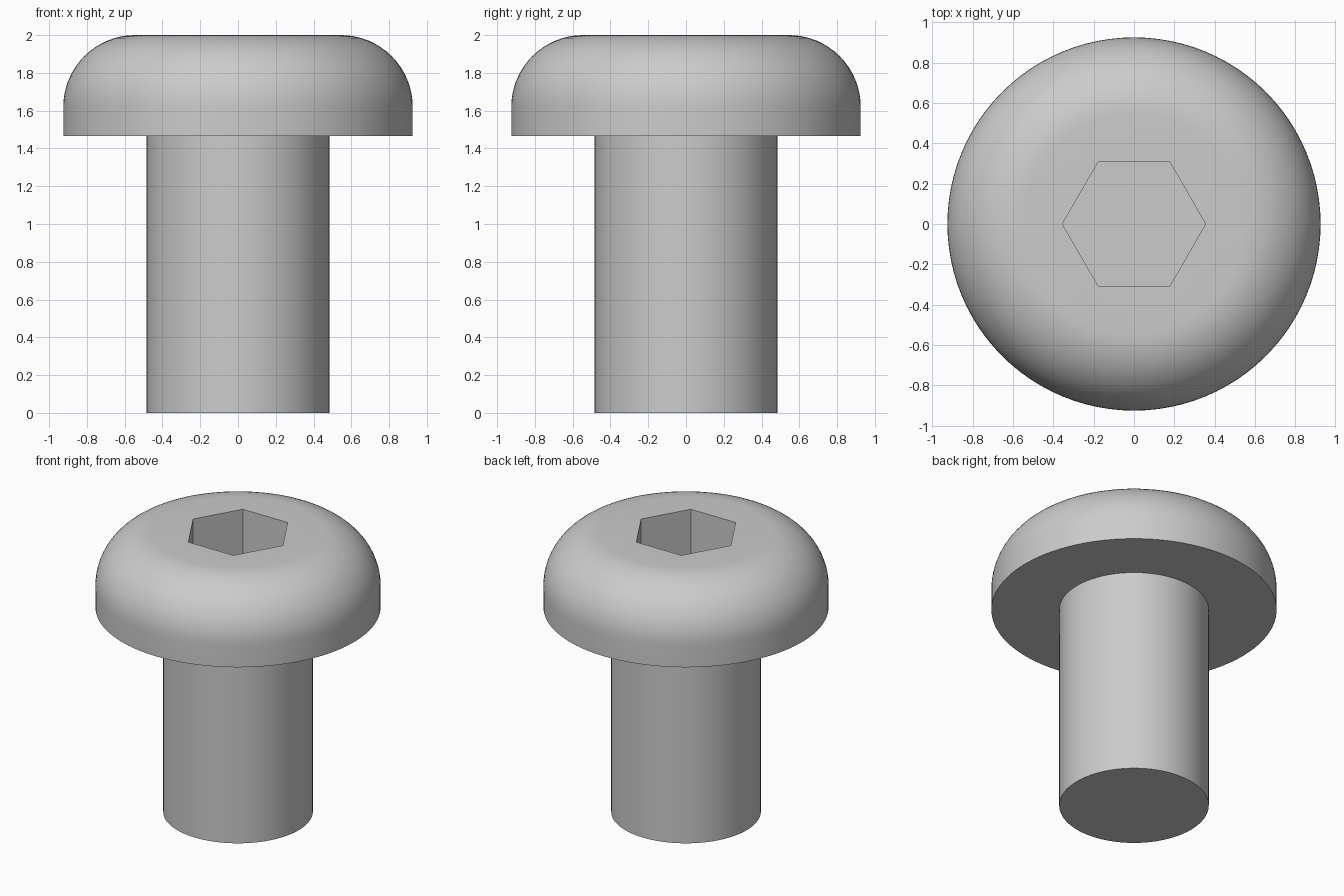
import bpy
import bmesh
from math import sin, cos, pi, radians

default = bpy.data.objects.get("Cube")
if default:
    bpy.data.objects.remove(default, do_unlink=True)

SEGMENTS = 96
HEAD_R, HEAD_BASE, TOP = 0.925, 1.465, 2.0
FILLET = 0.38
SHAFT_R = 0.485
SOCKET_R, SOCKET_DEPTH = 0.355, 0.4

steel = bpy.data.materials.new("steel grey")
steel.use_nodes = True
colour = (0.6, 0.6, 0.6, 1)
steel.diffuse_color = colour
steel.node_tree.nodes["Principled BSDF"].inputs["Base Color"].default_value = colour


def lathe(name, profile, segments=SEGMENTS):
    """Solid of revolution from (radius, height) points, with flat end caps."""
    bm = bmesh.new()
    rings = [[bm.verts.new((r * cos(2 * pi * i / segments), r * sin(2 * pi * i / segments), z))
              for i in range(segments)] for r, z in profile]
    for low, high in zip(rings, rings[1:]):
        for i in range(segments):
            j = (i + 1) % segments
            bm.faces.new((low[i], low[j], high[j], high[i]))
    bm.faces.new(rings[0][::-1])
    bm.faces.new(rings[-1])
    mesh = bpy.data.meshes.new(name)
    bm.to_mesh(mesh)
    bm.free()
    mesh.materials.append(steel)
    obj = bpy.data.objects.new(name, mesh)
    bpy.context.collection.objects.link(obj)
    return obj


def smooth(obj):
    bpy.ops.object.select_all(action="DESELECT")
    obj.select_set(True)
    bpy.context.view_layer.objects.active = obj
    bpy.ops.object.shade_smooth_by_angle(angle=radians(30))


# Shaft
shaft = lathe("shaft", [(SHAFT_R, 0), (SHAFT_R, HEAD_BASE)])

# Rounded button head
STEPS = 16
arc = [(HEAD_R - FILLET + FILLET * cos(pi / 2 * k / STEPS),
        TOP - FILLET + FILLET * sin(pi / 2 * k / STEPS)) for k in range(STEPS + 1)]
head = lathe("head", [(HEAD_R, HEAD_BASE)] + arc)

# Hexagonal socket cut into the head
cutter = lathe("socket_cutter", [(SOCKET_R, TOP - SOCKET_DEPTH), (SOCKET_R, TOP + 0.2)], 6)
cutter.hide_render = True
cut = head.modifiers.new("socket", "BOOLEAN")
cut.operation = "DIFFERENCE"
cut.solver = "EXACT"
cut.object = cutter
bpy.ops.object.select_all(action="DESELECT")
head.select_set(True)
bpy.context.view_layer.objects.active = head
bpy.ops.object.modifier_apply(modifier=cut.name)
bpy.data.objects.remove(cutter, do_unlink=True)

for part in (shaft, head):
    smooth(part)
